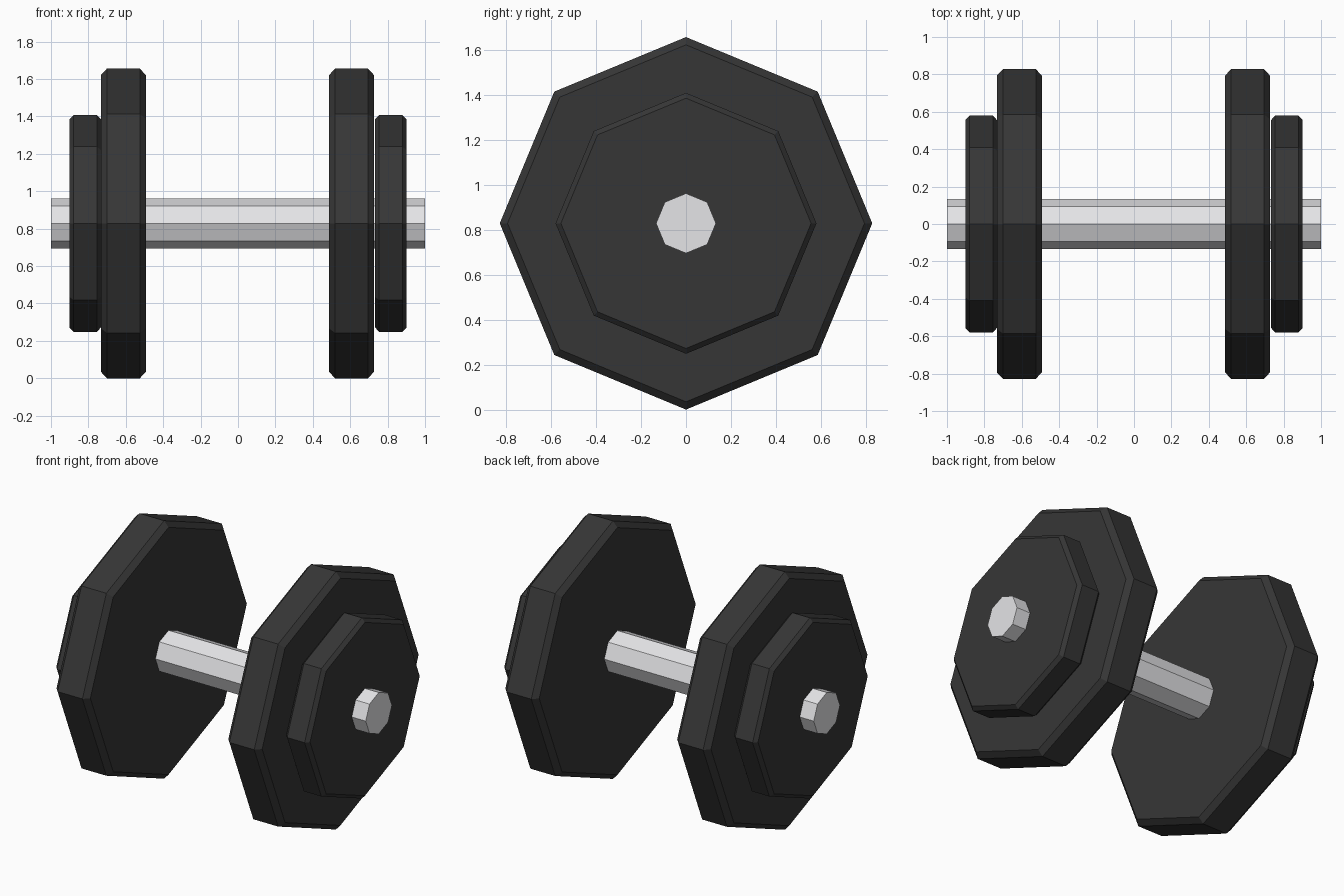
import bpy, bmesh, math

if "Cube" in bpy.data.objects:
    bpy.data.objects.remove(bpy.data.objects["Cube"])

CENTRE_Z = 0.828


def material(name, rgb):
    m = bpy.data.materials.new(name)
    m.diffuse_color = (*rgb, 1.0)
    m.use_nodes = True
    m.node_tree.nodes["Principled BSDF"].inputs["Base Color"].default_value = m.diffuse_color
    return m


black = material("black rubber", (0.037, 0.037, 0.037))
steel = material("brushed steel", (0.80, 0.80, 0.82))


def octagon_disc(name, x, width, radius, chamfer, mat):
    """Eight-sided disc along x, corners on the y and z axes, chamfered rims."""
    h = width / 2
    if chamfer:
        inner = radius - chamfer / math.cos(math.pi / 8)
        profile = [(-h, inner), (-h + chamfer, radius),
                   (h - chamfer, radius), (h, inner)]
    else:
        profile = [(-h, radius), (h, radius)]
    bm = bmesh.new()
    rings = [[bm.verts.new((px, r * math.cos(i * math.pi / 4),
                            r * math.sin(i * math.pi / 4))) for i in range(8)]
             for px, r in profile]
    for a, b in zip(rings, rings[1:]):
        for i in range(8):
            j = (i + 1) % 8
            bm.faces.new((a[i], a[j], b[j], b[i]))
    bm.faces.new(rings[0])
    bm.faces.new(rings[-1])
    bmesh.ops.recalc_face_normals(bm, faces=bm.faces)
    mesh = bpy.data.meshes.new(name)
    bm.to_mesh(mesh)
    bm.free()
    mesh.materials.append(mat)
    obj = bpy.data.objects.new(name, mesh)
    obj.location = (x, 0, CENTRE_Z)
    bpy.context.collection.objects.link(obj)


# Handle bar running the full length
octagon_disc("bar", 0, 2.0, 0.133, 0, steel)

# A large inner and a small outer weight plate at each end
for side, sign, big_x in (("left", -1, -0.613), ("right", 1, 0.607)):
    octagon_disc(side + "_large_plate", big_x, 0.24, 0.828, 0.032, black)
    octagon_disc(side + "_small_plate", sign * 0.817, 0.168, 0.58, 0.022, black)
